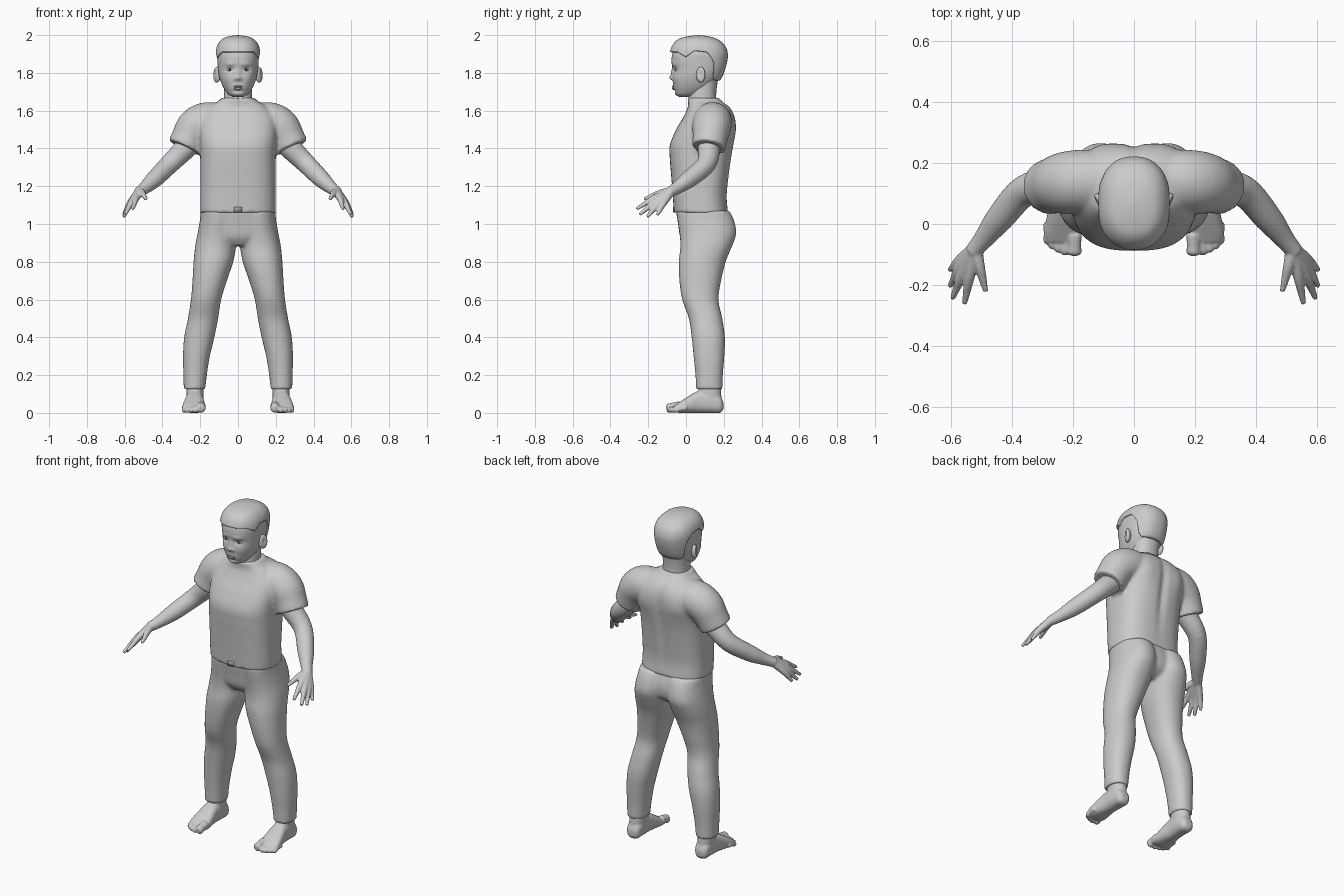
import bpy, bmesh, math
from mathutils import Vector, Matrix

if "Cube" in bpy.data.objects:
    bpy.data.objects.remove(bpy.data.objects["Cube"])


def spline(rows, steps):
    """Catmull-Rom interpolation of equal-length tuples."""
    out, n = [], len(rows)
    for i in range(n - 1):
        quad = zip(rows[max(i - 1, 0)], rows[i], rows[i + 1], rows[min(i + 2, n - 1)])
        quad = list(quad)
        for k in range(steps):
            t = k / steps
            out.append(tuple(0.5 * (2 * b + (c - a) * t + (2 * a - 5 * b + 4 * c - d) * t * t
                                    + (3 * b - a - 3 * c + d) * t ** 3) for a, b, c, d in quad))
    return out + [tuple(rows[-1])]


def skin(bm, rings, cap=True):
    rings = [[bm.verts.new(p) for p in ring] for ring in rings]
    n = len(rings[0])
    for a, b in zip(rings, rings[1:]):
        for i in range(n):
            j = (i + 1) % n
            bm.faces.new((a[i], a[j], b[j], b[i]))
    if cap:
        bm.faces.new(rings[0][::-1])
        bm.faces.new(rings[-1])


def oval(angle, cx, rx, lo, hi, power):
    c, s = math.cos(angle), math.sin(angle)
    e = 2 / power
    return (cx + rx * math.copysign(abs(c) ** e, c),
            (lo + hi) / 2 + (hi - lo) / 2 * math.copysign(abs(s) ** e, s))


def loft(bm, rows, power=2.2, n=40, steps=5, along_y=False):
    """Rows: (position, centre x, half width, low, high)."""
    rings = []
    for pos, *shape in spline(rows, steps):
        pts = [oval(math.tau * i / n, *shape, power) for i in range(n)]
        rings.append([(x, pos, v) if along_y else (x, v, pos) for x, v in pts])
    skin(bm, rings)


def tube(bm, rows, n=20, steps=5, side=1):
    """Rows: (x, y, z, radius)."""
    rows = spline([(r[0] * side, *r[1:]) for r in rows], steps)
    pts = [Vector(r[:3]) for r in rows]
    rings = []
    for i, p in enumerate(pts):
        tangent = pts[min(i + 1, len(pts) - 1)] - pts[max(i - 1, 0)]
        q = Vector((0, 0, -1)).rotation_difference(tangent)
        rings.append([p + q @ Vector((math.cos(math.tau * k / n), math.sin(math.tau * k / n), 0)) * rows[i][3]
                      for k in range(n)])
    skin(bm, rings)


def ball(bm, centre, size):
    m = Matrix.Translation(centre) @ Matrix.Diagonal((*size, 1))
    return bmesh.ops.create_uvsphere(bm, u_segments=24, v_segments=16, radius=1, matrix=m)["verts"]


def bump(bm, bumps, front=True):
    """Gaussian pushes along y: (x, z, width, height, amount), mirrored when x is not 0."""
    for v in bm.verts:
        x, y, z = v.co
        if (y < 0.07) == front:
            v.co.y += sum(a * math.exp(-((abs(x) - bx) / w) ** 2 - ((z - bz) / h) ** 2)
                          for bx, bz, w, h, a in bumps)


def finish(bm, name, mirror=False, voxel=0, color=None, smooth=4):
    bmesh.ops.remove_doubles(bm, verts=bm.verts, dist=1e-5)
    bmesh.ops.recalc_face_normals(bm, faces=bm.faces)
    for f in bm.faces:
        f.smooth = True
    mesh = bpy.data.meshes.new(name)
    bm.to_mesh(mesh)
    bm.free()
    ob = bpy.data.objects.new(name, mesh)
    bpy.context.collection.objects.link(ob)
    if mirror:
        ob.modifiers.new("Mirror", "MIRROR").use_mirror_merge = False
    if voxel:
        r = ob.modifiers.new("Remesh", "REMESH")
        r.mode, r.voxel_size, r.use_smooth_shade = "VOXEL", voxel, True
        s = ob.modifiers.new("Smooth", "SMOOTH")
        s.factor, s.iterations = 0.5, smooth
    if color:
        mat = bpy.data.materials.new(name)
        mat.diffuse_color = (*color, 1)
        mat.use_nodes = True
        mat.node_tree.nodes["Principled BSDF"].inputs["Base Color"].default_value = mat.diffuse_color
        mesh.materials.append(mat)
    return ob


# Head with sculpted face
HEAD = [(1.672, 0, .025, -.035, .03), (1.685, 0, .05, -.052, .08), (1.71, 0, .07, -.061, .12),
        (1.74, 0, .086, -.067, .15), (1.78, 0, .1, -.07, .18), (1.82, 0, .106, -.069, .195),
        (1.86, 0, .109, -.076, .205), (1.90, 0, .11, -.073, .207), (1.94, 0, .1, -.058, .192),
        (1.97, 0, .075, -.028, .155), (1.983, 0, .04, .02, .11), (1.988, 0, 0, .068, .068)]
bm = bmesh.new()
loft(bm, HEAD, 2.3, 96, 6)
bump(bm, [(0, 1.80, .011, .026, -.010), (0, 1.774, .013, .012, -.015), (.015, 1.768, .008, .008, -.008),
          (.04, 1.846, .026, .009, -.005), (.043, 1.818, .019, .012, .010), (.055, 1.77, .025, .025, -.004),
          (0, 1.722, .026, .014, -.005), (0, 1.702, .03, .006, .004), (0, 1.687, .022, .010, -.004)])
finish(bm, "head")

# Neck
bm = bmesh.new()
loft(bm, [(1.57, 0, .09, .01, .18), (1.63, 0, .077, .01, .165), (1.69, 0, .073, .015, .16), (1.77, 0, .075, .03, .17)])
finish(bm, "neck")

# Ears with a hollow
bm = bmesh.new()
for v in ball(bm, (.112, .078, 1.79), (.02, .024, .042)):
    dy, dz = (v.co.y - .075) / .013, (v.co.z - 1.795) / .024
    if v.co.x > .112:
        v.co.x -= .012 * math.exp(-dy * dy - dz * dz)
    v.co.x += (v.co.y - .078) * .3
finish(bm, "ears", mirror=True)

# Eyes, irises, lips
for name, pos, size, col in (("eyes", (.044, -.042, 1.817), (.017, .016, .011), None),
                             ("irises", (.043, -.0525, 1.817), (.008, .008, .008), (.05, .04, .04))):
    bm = bmesh.new()
    ball(bm, pos, size)
    finish(bm, name, mirror=True, color=col)
bm = bmesh.new()
ball(bm, (0, -.063, 1.728), (.026, .011, .006))
ball(bm, (0, -.063, 1.717), (.022, .011, .007))
finish(bm, "lips", color=(.6, .42, .42))

# Hair cap following the hairline (y, z)
LINE = [(-.2, 1.908), (-.03, 1.905), (.015, 1.88), (.05, 1.912), (.10, 1.905), (.135, 1.86), (.15, 1.79), (.17, 1.765), (.3, 1.762)]
fine = spline(HEAD, 8)


def hairline(y):
    for (a, za), (b, zb) in zip(LINE, LINE[1:]):
        if y <= b:
            return za + (zb - za) * (y - a) / (b - a)


def hair_point(angle, t):
    z = hairline(.067 + .139 * math.sin(angle))
    i = max(k for k in range(len(fine) - 1) if fine[k][0] <= z)
    start = i + (z - fine[i][0]) / (fine[i + 1][0] - fine[i][0])
    u = start + t * (len(fine) - 1 - start)
    k = min(int(u), len(fine) - 2)
    row = [a + (b - a) * (u - k) for a, b in zip(fine[k], fine[k + 1])]
    x, y = oval(angle, *row[1:], 2.3)
    return (x * 1.08, .068 + (y - .068) * 1.1, 1.82 + (row[0] - 1.82) * 1.07)


bm = bmesh.new()
skin(bm, [[hair_point(math.tau * i / 96, j / 28) for i in range(96)] for j in range(29)], cap=False)
solid = finish(bm, "hair").modifiers.new("Thickness", "SOLIDIFY")
solid.thickness, solid.offset = .014, -1

# Shirt: torso and sleeves fused
bm = bmesh.new()
loft(bm, [(1.06, 0, .2, -.064, .226), (1.07, 0, .2, -.065, .222), (1.15, 0, .199, -.07, .216), (1.25, 0, .199, -.078, .226),
          (1.35, 0, .2, -.086, .24), (1.42, 0, .203, -.085, .252), (1.50, 0, .21, -.052, .263),
          (1.57, 0, .2, -.012, .257), (1.62, 0, .155, .01, .23), (1.65, 0, .105, .01, .19),
          (1.668, 0, .088, .008, .178)], 2.7, 72, 6)
bump(bm, [(0, 1.42, .02, .2, -.014), (.11, 1.5, .05, .07, .008)], front=False)
for side in (-1, 1):
    tube(bm, [(.08, .14, 1.54, .1), (.17, .14, 1.54, .104), (.225, .135, 1.51, .102), (.26, .128, 1.455, .093),
              (.285, .12, 1.405, .09)], 32, side=side)
finish(bm, "shirt", voxel=.009, smooth=5)

# Waist button
bm = bmesh.new()
bmesh.ops.create_cube(bm, size=1, matrix=Matrix.Translation((0, -.06, 1.076)) @ Matrix.Diagonal((.04, .02, .028, 1)))
finish(bm, "waist_button", color=(.35, .35, .35))

# Trousers: pelvis and legs fused
bm = bmesh.new()
loft(bm, [(1.075, 0, .194, -.054, .215), (1.0, 0, .195, -.042, .235), (.93, 0, .17, -.03, .225), (.885, 0, .08, 0, .17)], 2.5)
for s in (-1, 1):
    legs = [(1.07, .1, .097, -.052, .23), (1.02, .103, .099, -.045, .254), (.95, .11, .104, -.034, .266),
            (.88, .119, .108, -.03, .243), (.8, .13, .105, -.038, .21), (.7, .15, .091, -.035, .186),
            (.6, .169, .08, -.02, .172), (.5, .185, .08, .015, .192), (.4, .205, .08, .03, .206),
            (.3, .22, .071, .04, .203), (.2, .227, .062, .05, .195), (.125, .23, .057, .054, .193)]
    loft(bm, [(r[0], s * r[1], *r[2:]) for r in legs])
finish(bm, "trousers", voxel=.009)

# Arms and hands fused; each finger runs from the wrist through its knuckle to its tip
bm = bmesh.new()
tube(bm, [(.2, .13, 1.49, .065), (.27, .123, 1.41, .06), (.36, .108, 1.32, .052), (.44, .02, 1.24, .046),
          (.495, -.05, 1.19, .033), (.53, -.092, 1.165, .027)], 24)
WRIST = (.522, -.08, 1.172, .024)
for knuckle, tip in (((.540, -.172, 1.135), (.557, -.262, 1.08)), ((.562, -.163, 1.12), (.597, -.245, 1.05)),
                     ((.572, -.143, 1.11), (.605, -.205, 1.038)), ((.573, -.12, 1.108), (.606, -.152, 1.048)),
                     ((.507, -.14, 1.163), (.487, -.222, 1.132))):
    tube(bm, [WRIST, (*knuckle, .0175), (*[.4 * a + .6 * b for a, b in zip(knuckle, tip)], .0125), (*tip, .0085)], 16)
finish(bm, "arms_and_hands", mirror=True, voxel=.005, smooth=3)

# Feet with toes
bm = bmesh.new()
loft(bm, [(.198, .228, .02, .02, .055), (.18, .228, .04, 0, .09), (.13, .228, .046, 0, .12), (.07, .23, .047, 0, .118),
          (.02, .232, .055, 0, .092), (-.03, .234, .061, 0, .06), (-.06, .233, .055, .004, .04)], 2.5, along_y=True)
loft(bm, [(.05, .228, .042, .07, .19), (.12, .228, .046, .065, .185), (.2, .228, .045, .07, .18)])
for x, tip, r in ((.196, -.104, .025), (.226, -.102, .016), (.248, -.094, .0155), (.268, -.082, .015), (.284, -.066, .0145)):
    tube(bm, [(x, tip + .07, r + .012, r), (x, tip + .03, r + .006, r * .9), (x, tip + .012, r, r),
              (x, tip, r - .002, r * .55)], 16)
finish(bm, "feet", mirror=True, voxel=.005, smooth=3)
